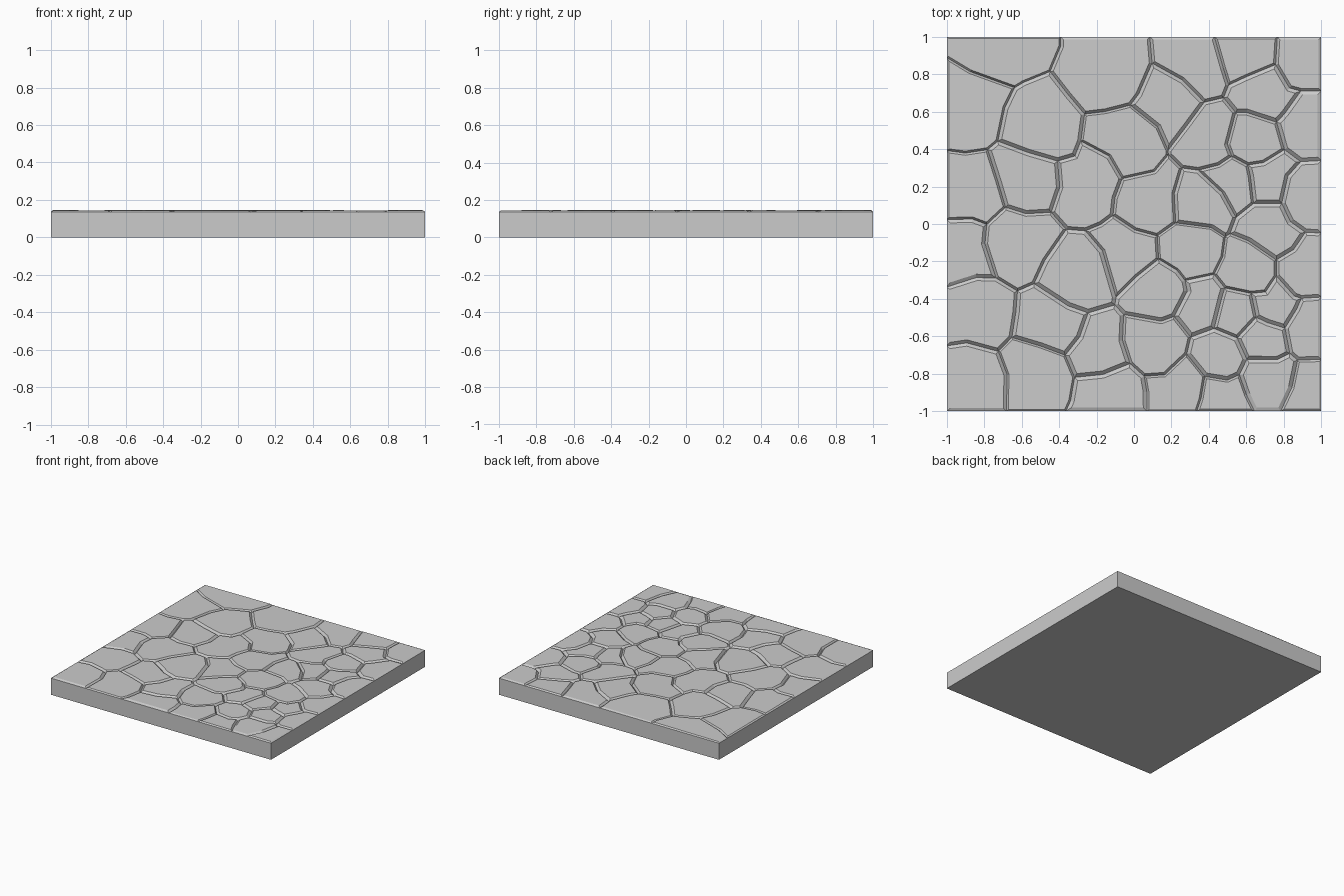
import bpy, bmesh, random
from mathutils import Vector

if "Cube" in bpy.data.objects:
    bpy.data.objects.remove(bpy.data.objects["Cube"])

random.seed(4)
TOP, RIM, GROOVE = 0.144, 0.136, 0.126

# Approximate centre of each paving stone
CENTRES = [
    (-.72, .98), (-.88, .62), (-.50, .50), (-.13, .80), (-.06, .44), (.33, .84),
    (.18, .64), (.60, .92), (.92, .90), (.70, .69), (.42, .46), (.92, .52),
    (.64, .44), (.72, .25), (.52, .22), (.94, .15), (.37, .10), (.72, -.03),
    (.10, .13), (-.26, .22), (-.58, .26), (-.87, .17), (-.91, -.15), (-.62, -.10),
    (-.85, -.48), (-.30, -.29), (-.04, -.17), (.30, -.15), (.13, -.36), (.60, -.24),
    (.92, -.24), (.36, -.43), (.94, -.55), (.74, -.44), (.55, -.48), (.68, -.60),
    (.12, -.62), (-.19, -.66), (-.43, -.53), (-.52, -.80), (-.89, -.85), (-.13, -.90),
    (.25, -.87), (.46, -.70), (.47, -.92), (.71, -.82), (.95, -.90)]
centres = [Vector((x, y, 0)) for x, y in CENTRES]


def add_cell(bm, c):
    """Cut one stone outline from the square, halfway to every neighbour."""
    cell = bmesh.new()
    cell.faces.new([cell.verts.new((x, y, 0)) for x, y in
                    ((-1, -1), (1, -1), (1, 1), (-1, 1))])
    for other in centres:
        if other is not c:
            bmesh.ops.bisect_plane(
                cell, geom=cell.verts[:] + cell.edges[:] + cell.faces[:],
                plane_co=(c + other) / 2, plane_no=other - c, clear_outer=True)
    for f in cell.faces:
        bm.faces.new([bm.verts.new(v.co) for v in f.verts])
    cell.free()


# Shared network of stone outlines
bm = bmesh.new()
for c in centres:
    add_cell(bm, c)
bmesh.ops.remove_doubles(bm, verts=bm.verts[:], dist=0.012)

# Crooked cracks: kink the longer inner edges
for e in [e for e in bm.edges if not e.is_boundary and e.calc_length() > 0.16]:
    v = bmesh.utils.edge_split(e, e.verts[0], random.uniform(.35, .65))[1]
    v.co += Vector((random.uniform(-.035, .035), random.uniform(-.035, .035), 0))

# Crack bottoms and the outer rim
for v in bm.verts:
    v.co.z = RIM if v.is_boundary else GROOVE
stones = bm.faces[:]

# Slab sides and underside
walls = bmesh.ops.extrude_edge_only(
    bm, edges=[e for e in bm.edges if e.is_boundary])["geom"]
for v in walls:
    if isinstance(v, bmesh.types.BMVert):
        v.co.z = 0
foot = [e for e in bm.edges if all(v.co.z < 1e-6 for v in e.verts)]
bmesh.ops.contextual_create(bm, geom=foot)

# Raised, very slightly tilted tops with sloping sides
for f in stones:
    bmesh.ops.inset_individual(bm, faces=[f], use_even_offset=True,
                               thickness=random.uniform(.010, .020))
    mid = f.calc_center_median()
    tilt = Vector((random.uniform(-.008, .008), random.uniform(-.008, .008), 0))
    for v in f.verts:
        v.co.z = TOP + tilt.dot(v.co - mid)
bmesh.ops.recalc_face_normals(bm, faces=bm.faces[:])

mesh = bpy.data.meshes.new("cracked_stone_slab")
bm.to_mesh(mesh)
bm.free()
bpy.context.collection.objects.link(bpy.data.objects.new("cracked_stone_slab", mesh))
